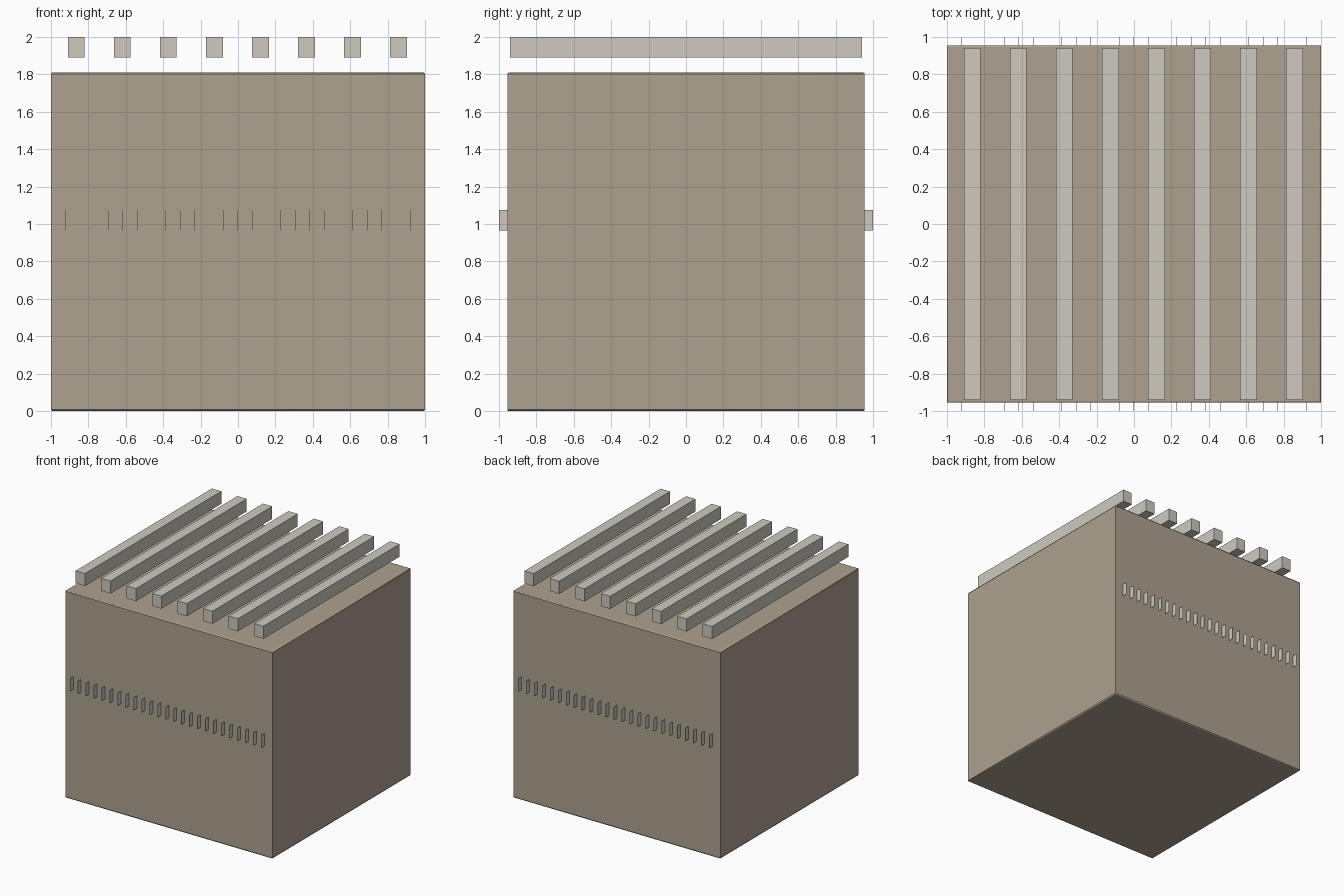
import bpy

if "Cube" in bpy.data.objects:
    bpy.data.objects.remove(bpy.data.objects["Cube"])


def material(name, color):
    m = bpy.data.materials.new(name)
    m.diffuse_color = color
    m.use_nodes = True
    m.node_tree.nodes["Principled BSDF"].inputs["Base Color"].default_value = m.diffuse_color
    return m


TAN = material("tan_panel", (0.42, 0.36, 0.28, 1))
PALE = material("pale_metal", (0.62, 0.59, 0.52, 1))


def box(name, center, size, mat):
    bpy.ops.mesh.primitive_cube_add(size=1, location=center)
    ob = bpy.context.object
    ob.name = name
    ob.scale = size
    bpy.ops.object.transform_apply(location=False, rotation=False, scale=True)
    ob.data.materials.append(mat)
    return ob


# Main housing, with slightly softened top and bottom rims
body = box("housing", (0, 0, 0.905), (2.0, 1.91, 1.81), TAN)
weights = body.data.attributes.new("bevel_weight_edge", 'FLOAT', 'EDGE')
for e in body.data.edges:
    a, b = (body.data.vertices[i].co for i in e.vertices)
    weights.data[e.index].value = 1.0 if abs(a.z - b.z) < 0.01 else 0.0
bev = body.modifiers.new("rim_bevel", 'BEVEL')
bev.limit_method = 'WEIGHT'
bev.width = 0.008
bev.segments = 2
bpy.ops.object.shade_smooth_by_angle()

# Row of slats floating above the top
for i in range(8):
    box(f"top_slat_{i + 1}", (-0.865 + i * 0.2462, 0, 1.945),
        (0.09, 1.88, 0.11), PALE)

# Thin upright fins along the front and back
for side, y in (("front", -0.977), ("back", 0.977)):
    for i in range(25):
        box(f"{side}_fin_{i + 1}", (-0.924 + i * 0.0769, y, 1.02),
            (0.002, 0.046, 0.11), PALE)
